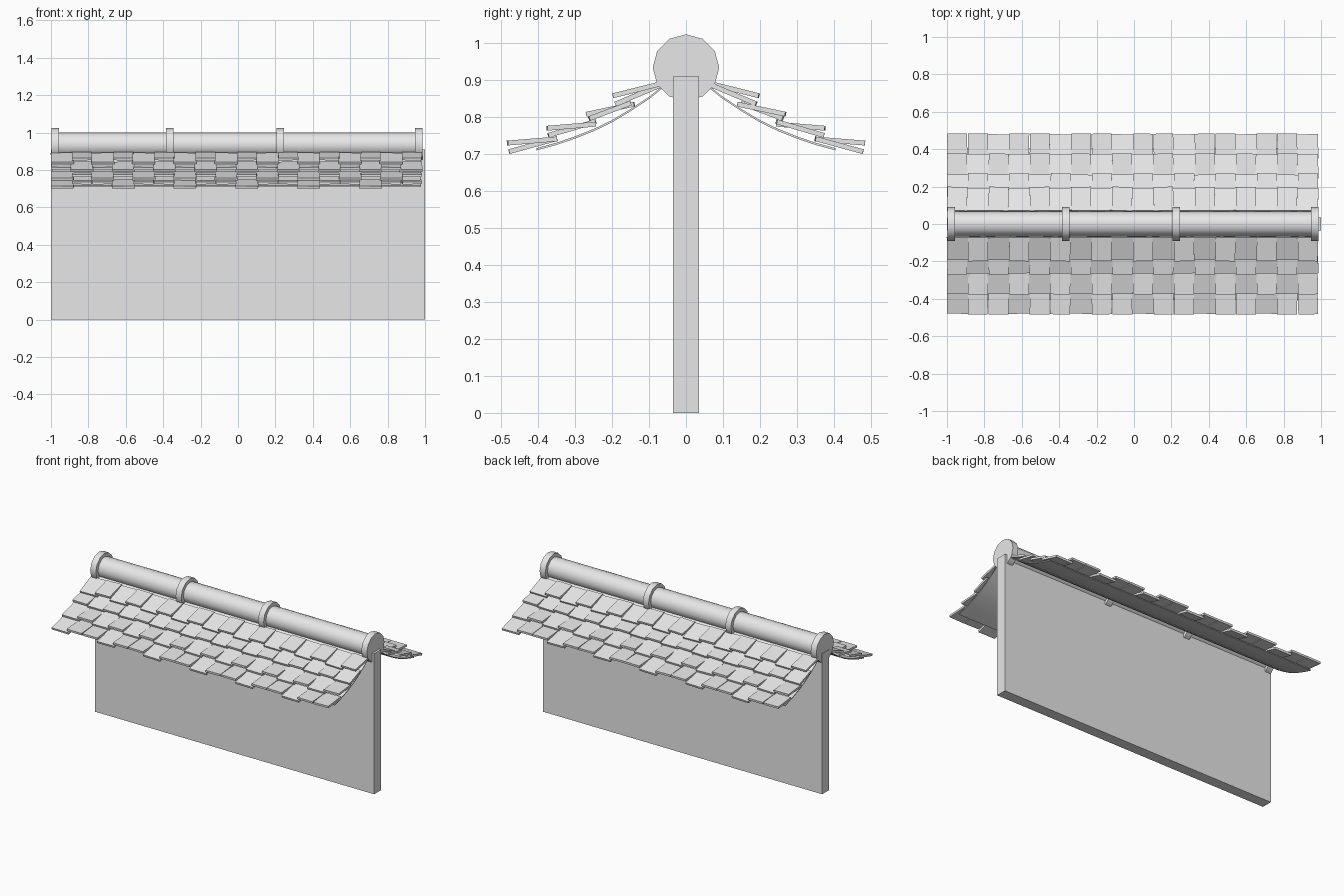
import bpy, bmesh, math, random
from mathutils import Vector, Matrix

if "Cube" in bpy.data.objects:
    bpy.data.objects.remove(bpy.data.objects["Cube"])

random.seed(4)
stone = bpy.data.materials.new("light_grey")
stone.diffuse_color = (0.8, 0.8, 0.8, 1)
stone.use_nodes = True
stone.node_tree.nodes["Principled BSDF"].inputs["Base Color"].default_value = stone.diffuse_color


def finish(name, bm, smooth=False):
    bmesh.ops.recalc_face_normals(bm, faces=bm.faces[:])
    me = bpy.data.meshes.new(name)
    bm.to_mesh(me)
    bm.free()
    me.materials.append(stone)
    ob = bpy.data.objects.new(name, me)
    bpy.context.collection.objects.link(ob)
    if smooth:
        bpy.ops.object.select_all(action='DESELECT')
        ob.select_set(True)
        bpy.context.view_layer.objects.active = ob
        bpy.ops.object.shade_smooth_by_angle(angle=math.radians(35))
    return ob


def cylinder(name, x0, x1, radius, smooth):
    bm = bmesh.new()
    bmesh.ops.create_cone(bm, cap_ends=True, segments=12, radius1=radius,
                          radius2=radius, depth=x1 - x0,
                          matrix=Matrix.Translation(((x0 + x1) / 2, 0, 0.934))
                          @ Matrix.Rotation(math.pi / 2, 4, 'Y'))
    return finish(name, bm, smooth)


# Wall slab
bm = bmesh.new()
bmesh.ops.create_cube(bm, size=1, matrix=Matrix.Translation((0, 0, 0.455))
                      @ Matrix.Diagonal((2, 0.07, 0.91, 1)))
finish("wall", bm)

# Ridge tube with collars
cylinder("ridge_tube", -0.985, 0.98, 0.067, True)
for i, x in enumerate((-0.976, -0.364, 0.226, 0.966)):
    cylinder(f"ridge_collar_{i + 1}", x - 0.02, x + 0.02, 0.09, True)

# Curved sheet under the tiles: (distance out, height)
CURVE = ((0.05, 0.895), (0.10, 0.855), (0.15, 0.822), (0.20, 0.792),
         (0.25, 0.768), (0.30, 0.748), (0.35, 0.731), (0.405, 0.716))
# Tile rows: shallow and steep lie, each (inner y, inner z, outer y, outer z)
ROWS = (
    ((0.070, 0.890, 0.197, 0.858), (0.070, 0.886, 0.190, 0.836)),
    ((0.140, 0.835, 0.269, 0.808), (0.150, 0.838, 0.262, 0.796)),
    ((0.245, 0.781, 0.376, 0.770), (0.245, 0.788, 0.372, 0.751)),
    ((0.350, 0.741, 0.483, 0.730), (0.350, 0.742, 0.478, 0.707)),
)
# Which tiles of a row lie steeply: (repeat, first steep tile)
STEEP = ((2, 0), (2, 1), (2, 0), (3, 0))
PITCH = 1.985 / 18
TILE = 0.013

for side, turn, shift in (("front", math.pi, -0.0075), ("back", 0, -0.0075)):
    spin = Matrix.Translation((shift, 0, 0)) @ Matrix.Rotation(turn, 4, 'Z')

    bm = bmesh.new()
    outline = [(y, z) for y, z in CURVE] + [(y, z - 0.006) for y, z in reversed(CURVE)]
    face = bm.faces.new([bm.verts.new((-0.985, y, z)) for y, z in outline])
    ext = bmesh.ops.extrude_face_region(bm, geom=[face])
    moved = [g for g in ext["geom"] if isinstance(g, bmesh.types.BMVert)]
    bmesh.ops.translate(bm, vec=(1.97, 0, 0), verts=moved)
    bmesh.ops.transform(bm, matrix=spin, verts=bm.verts[:])
    finish(f"{side}_roof_sheet", bm, True)

    # Overlapping tiles, slightly uneven
    for r, lies in enumerate(ROWS):
        bm = bmesh.new()
        repeat, first = STEEP[r]
        for i in range(18):
            n = 17 - i
            steep = n % repeat == first
            y0, z0, y1, z1 = lies[1 if steep else 0]
            length = math.hypot(y1 - y0, z1 - z0)
            width = PITCH + (0.012 if steep else -0.004)
            x = (i + 0.5) * PITCH - 0.9925
            x = max(-0.9925 + width / 2, min(0.9925 - width / 2, x))
            m = (Matrix.Translation((x, (y0 + y1) / 2, (z0 + z1) / 2))
                 @ Matrix.Rotation(math.atan2(z1 - z0, y1 - y0), 4, 'X')
                 @ Matrix.Rotation(random.uniform(-0.03, 0.03), 4, 'Z')
                 @ Matrix.Diagonal((width, length, TILE, 1)))
            bmesh.ops.create_cube(bm, size=1, matrix=m)
        bmesh.ops.transform(bm, matrix=spin, verts=bm.verts[:])
        finish(f"{side}_tile_row_{r + 1}", bm)
